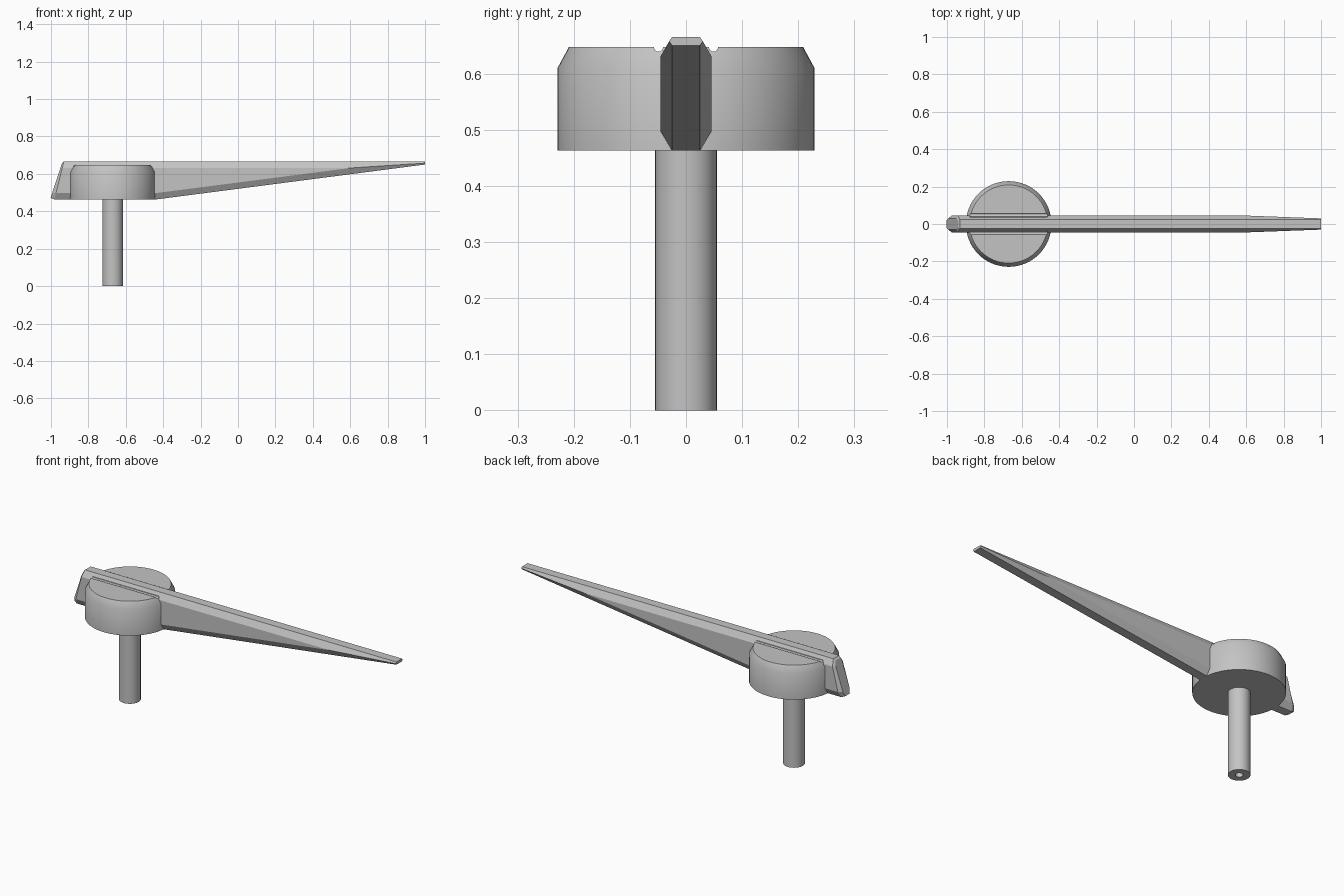
import bpy, bmesh
from math import radians, pi
from mathutils import Matrix

default = bpy.data.objects.get("Cube")
if default:
    bpy.data.objects.remove(default, do_unlink=True)

HUB_X, BASE = -0.67, 0.463

grey = bpy.data.materials.new("plain_grey")
grey.use_nodes = True
grey.diffuse_color = (0.55, 0.55, 0.55, 1)
grey.node_tree.nodes["Principled BSDF"].inputs["Base Color"].default_value = grey.diffuse_color


def finish(name, bm):
    bmesh.ops.remove_doubles(bm, verts=bm.verts, dist=1e-5)
    bmesh.ops.recalc_face_normals(bm, faces=bm.faces)
    mesh = bpy.data.meshes.new(name)
    bm.to_mesh(mesh)
    bm.free()
    mesh.materials.append(grey)
    obj = bpy.data.objects.new(name, mesh)
    bpy.context.collection.objects.link(obj)
    return obj


def lathe(name, profile, segments):
    """Spin an (r, z) profile about the hub axis."""
    bm = bmesh.new()
    verts = [bm.verts.new((HUB_X + r, 0, z)) for r, z in profile]
    edges = [bm.edges.new(pair) for pair in zip(verts, verts[1:])]
    bmesh.ops.spin(bm, geom=verts + edges, cent=(HUB_X, 0, 0), axis=(0, 0, 1),
                   angle=2 * pi, steps=segments, use_merge=True)
    return finish(name, bm)


def smooth(obj):
    bpy.ops.object.select_all(action="DESELECT")
    obj.select_set(True)
    bpy.context.view_layer.objects.active = obj
    bpy.ops.object.shade_smooth_by_angle(angle=radians(32))


# Round hub with a bevelled rim
hub = lathe("hub", [(0, BASE), (0.229, BASE), (0.229, 0.61), (0.209, 0.647), (0, 0.647)], 64)

# Shallow rounded grooves in the hub top, beside the blade
bm = bmesh.new()
for side in (-1, 1):
    place = Matrix.Translation((HUB_X, side * 0.049, 0.647)) @ Matrix.Rotation(pi / 2, 4, "Y")
    bmesh.ops.create_cone(bm, cap_ends=True, segments=16, radius1=0.008, radius2=0.008,
                          depth=0.6, matrix=place)
cutter = finish("groove_cutter", bm)
cutter.hide_render = True
cutter.hide_viewport = True
groove = hub.modifiers.new("grooves", "BOOLEAN")
groove.operation = "DIFFERENCE"
groove.solver = "EXACT"
groove.object = cutter
bpy.context.view_layer.objects.active = hub
hub.select_set(True)
bpy.ops.object.modifier_apply(modifier=groove.name)
bpy.data.objects.remove(cutter, do_unlink=True)
smooth(hub)

# Shaft with a small blind hole in its lower end
shaft = lathe("shaft", [(0, 0.1), (0.019, 0.1), (0.019, 0), (0.055, 0),
                        (0.055, BASE + 0.01), (0, BASE + 0.01)], 40)
smooth(shaft)

# Chamfered pointer blade: x at base, lean, top, bottom, flat and wide half widths, chamfer
stations = [
    (-1.005, 0.33, 0.655, 0.472, 0.019, 0.03, 0.024),
    (-0.982, 0.25, 0.665, BASE, 0.025, 0.045, 0.034),
    (-0.44, 0, 0.665, BASE, 0.025, 0.045, 0.034),
    (0.6, 0, 0.665, 0.598, 0.025, 0.045, 0.0335),
    (1.0, 0, 0.665, 0.65, 0.025, 0.03, 0.0075),
]
bm = bmesh.new()
rings = []
for x, lean, top, bottom, flat, wide, cut in stations:
    half = [(flat, top), (wide, top - cut), (wide, bottom + cut), (flat, bottom)]
    outline = half + [(-y, z) for y, z in reversed(half)]
    rings.append([bm.verts.new((x + lean * (z - BASE), y, z)) for y, z in outline])
for a, b in zip(rings, rings[1:]):
    for i in range(8):
        j = (i + 1) % 8
        bm.faces.new((a[i], a[j], b[j], b[i]))
bm.faces.new(rings[0])
bm.faces.new(rings[-1])
finish("pointer_blade", bm)
